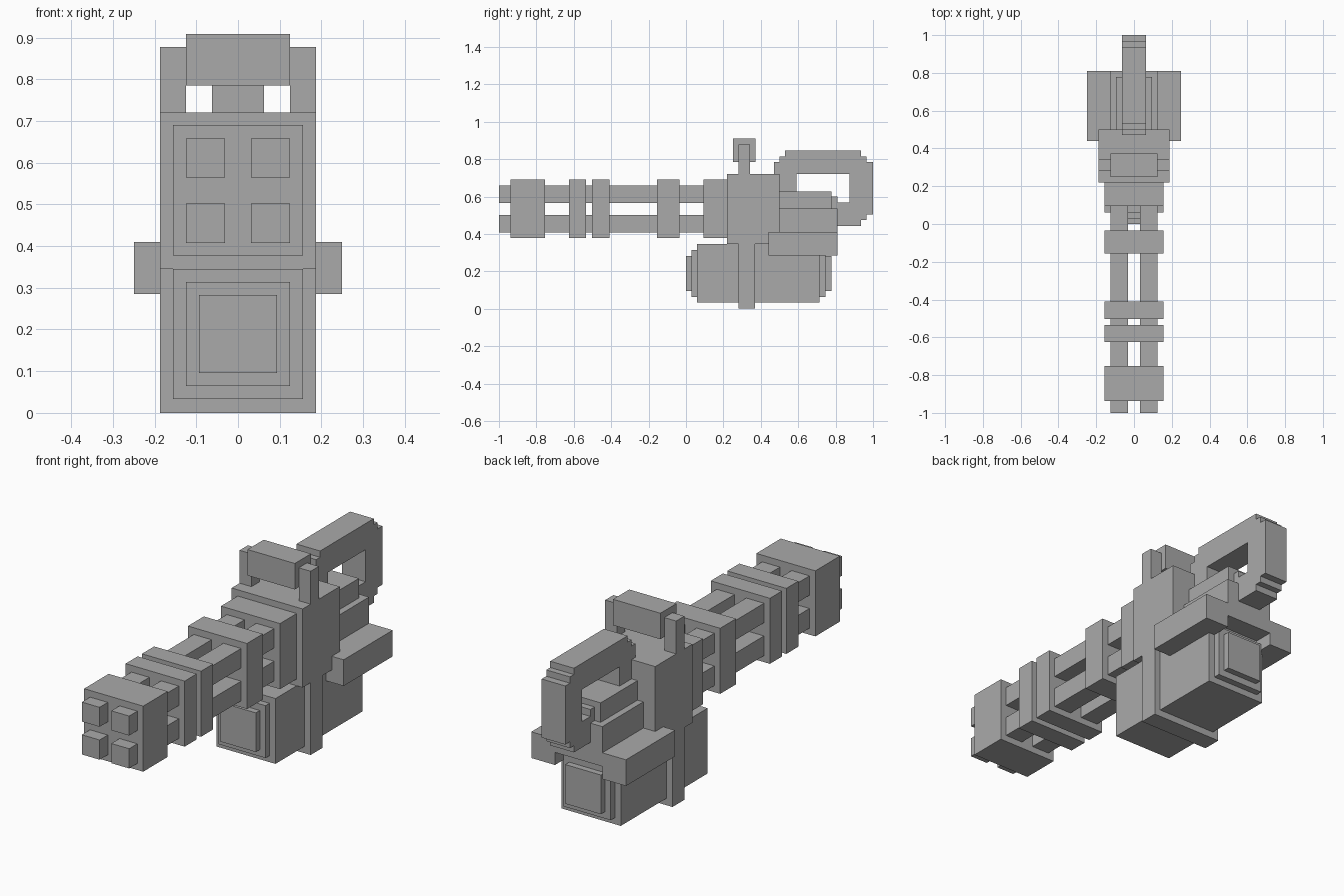
import bpy
import bmesh

cube = bpy.data.objects.get("Cube")
if cube:
    bpy.data.objects.remove(cube, do_unlink=True)

grey = bpy.data.materials.new("plain_grey")
grey.use_nodes = True
colour = (0.4, 0.4, 0.4, 1)
grey.diffuse_color = colour
grey.node_tree.nodes["Principled BSDF"].inputs["Base Color"].default_value = colour


def finish(name, bm):
    bmesh.ops.recalc_face_normals(bm, faces=bm.faces)
    mesh = bpy.data.meshes.new(name)
    bm.to_mesh(mesh)
    bm.free()
    mesh.materials.append(grey)
    obj = bpy.data.objects.new(name, mesh)
    bpy.context.collection.objects.link(obj)
    return obj


def box(name, x, y, z):
    """Box from (min, max) ranges on each axis."""
    bm = bmesh.new()
    bmesh.ops.create_cube(bm, size=1)
    for v in bm.verts:
        for i, (lo, hi) in enumerate((x, y, z)):
            v.co[i] = lo if v.co[i] < 0 else hi
    return finish(name, bm)


def centred(name, half, y, z):
    return box(name, (-half, half), y, z)


def pair(name, x, y, z):
    box(name + "_left", x, y, z)
    box(name + "_right", (-x[1], -x[0]), y, z)


# Four barrels and the clamps that hold them
for level, z in (("lower", (0.408, 0.502)), ("upper", (0.565, 0.658))):
    pair(level + "_barrel", (0.031, 0.125), (-1, 0.12), z)
clamps = {
    "muzzle_block": (-0.938, -0.753),
    "front_clamp": (-0.625, -0.534),
    "second_clamp": (-0.502, -0.41),
    "rear_clamp": (-0.155, -0.035),
    "barrel_mount": (0.094, 0.23),
}
for name, y in clamps.items():
    centred(name, 0.156, y, (0.377, 0.69))

# Body and the strap around the magazine
centred("body", 0.1875, (0.22, 0.5), (0.345, 0.72))
centred("magazine_strap", 0.1875, (0.28, 0.37), (0, 0.35))

# Magazine with two stepped plates at each end
centred("magazine", 0.156, (0.06, 0.715), (0.033, 0.345))
centred("magazine_step", 0.125, (0.03, 0.747), (0.064, 0.314))
centred("magazine_end", 0.094, (0, 0.777), (0.096, 0.283))

# Rear housing and side arms
centred("rear_housing", 0.125, (0.49, 0.81), (0.345, 0.535))
centred("rear_top", 0.094, (0.49, 0.778), (0.53, 0.628))
pair("side_arm", (0.125, 0.25), (0.44, 0.81), (0.285, 0.41))

# Sight bar on two posts
pair("sight_post", (0.125, 0.1875), (0.28, 0.342), (0.71, 0.877))
centred("sight_bar", 0.125, (0.25, 0.372), (0.785, 0.909))

# Stepped loop handle, extruded from its side profile
profile = [
    (0.47, 0.5), (0.47, 0.785), (0.5, 0.785), (0.5, 0.815), (0.53, 0.815), (0.53, 0.845),
    (0.935, 0.845), (0.935, 0.815), (0.965, 0.815), (0.965, 0.785), (1, 0.785),
    (1, 0.505), (0.965, 0.505), (0.965, 0.475), (0.935, 0.475), (0.935, 0.443),
    (0.7, 0.443), (0.7, 0.6), (0.81, 0.6), (0.81, 0.567), (0.873, 0.567),
    (0.873, 0.72), (0.59, 0.72), (0.59, 0.5),
]
bm = bmesh.new()
face = bm.faces.new([bm.verts.new((-0.0625, y, z)) for y, z in profile])
side = bmesh.ops.extrude_face_region(bm, geom=[face])["geom"]
bmesh.ops.translate(bm, vec=(0.125, 0, 0), verts=[g for g in side if isinstance(g, bmesh.types.BMVert)])
finish("loop_handle", bm)
